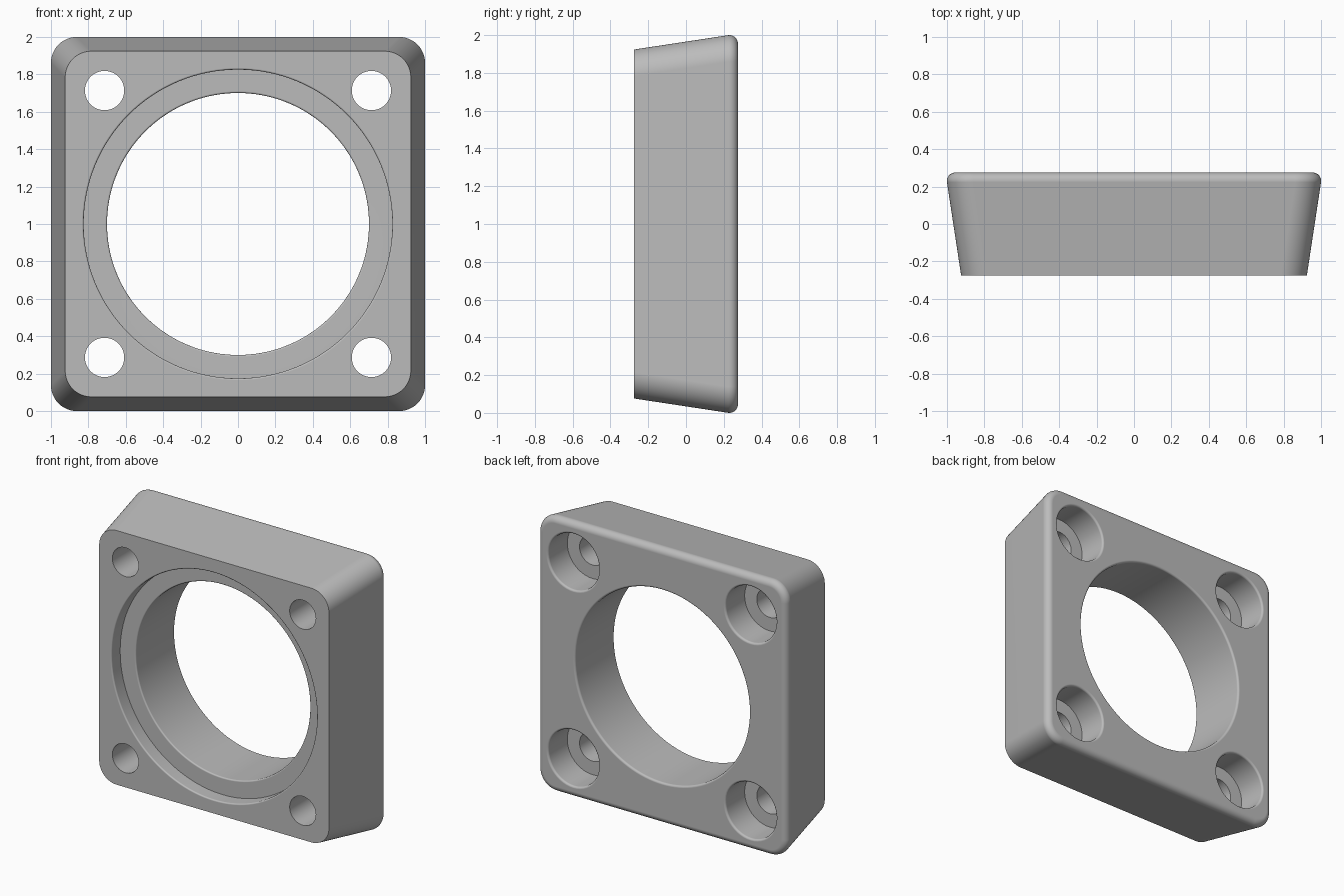
import bpy, bmesh, math
from mathutils import Vector

cube = bpy.data.objects.get("Cube")
if cube:
    bpy.data.objects.remove(cube, do_unlink=True)

FRONT, BACK, MID = -0.275, 0.275, 1.0
TAPER = math.radians(8.7)


def make_object(name, bm):
    bmesh.ops.recalc_face_normals(bm, faces=bm.faces[:])
    mesh = bpy.data.meshes.new(name)
    bm.to_mesh(mesh)
    bm.free()
    obj = bpy.data.objects.new(name, mesh)
    bpy.context.collection.objects.link(obj)
    return obj


def loft(bm, rings):
    """Skin a list of closed point rings and cap both ends."""
    loops = [[bm.verts.new(p) for p in ring] for ring in rings]
    n = len(loops[0])
    for a, b in zip(loops, loops[1:]):
        for i in range(n):
            j = (i + 1) % n
            bm.faces.new((a[i], a[j], b[j], b[i]))
    bm.faces.new(loops[0])
    bm.faces.new(loops[-1])


def rounded_square(half, radius, y, steps=12):
    points = []
    for k in range(4):
        mid = math.pi / 4 + k * math.pi / 2
        cx = math.copysign(half - radius, math.cos(mid))
        cz = math.copysign(half - radius, math.sin(mid))
        for i in range(steps + 1):
            a = (k + i / steps) * math.pi / 2
            points.append(Vector((cx + radius * math.cos(a), y,
                                  MID + cz + radius * math.sin(a))))
    return points


def circle(x, z, radius, y, n):
    return [Vector((x + radius * math.cos(2 * math.pi * i / n), y,
                    z + radius * math.sin(2 * math.pi * i / n))) for i in range(n)]


def rounded_rim(radius, y, fillet, side, steps=5):
    """Profile of a rounded hole edge, from the wall out to the face at y."""
    return [(radius + fillet * (1 - math.cos(t)), y - side * fillet * (1 - math.sin(t)))
            for t in (i / steps * math.pi / 2 for i in range(steps + 1))]


# Tapered block with a rounded back edge
body_bm = bmesh.new()
fillet, corner = 0.045, 0.14
rings = []
for i in range(9):
    a = -TAPER + i / 8 * (math.pi / 2 + TAPER)
    inset = fillet * (1 - math.cos(a))
    rings.append(rounded_square(1 - inset, corner - inset,
                                BACK - fillet * (1 - math.sin(a))))
side_start = BACK - fillet * (1 + math.sin(TAPER))
front_half = 1 - (side_start - FRONT) * math.tan(TAPER)
rings.insert(0, rounded_square(front_half, corner, FRONT))
loft(body_bm, rings)
body = make_object("mounting_block", body_bm)

# Cutter for the stepped central bore
cut_bm = bmesh.new()
step_y = FRONT + 0.1
recess = rounded_rim(0.825, FRONT, 0.01, -1)[::-1]
bore_front = rounded_rim(0.70, step_y, 0.01, -1)[::-1]
bore_back = rounded_rim(0.70, BACK, 0.015, 1)
profile = [(recess[0][0], FRONT - 0.1)] + recess + [(0.825, step_y)] + bore_front
profile += bore_back + [(bore_back[-1][0], BACK + 0.1)]
loft(cut_bm, [circle(0, MID, r, y, 128) for r, y in profile])

# Cutters for the counterbored corner holes
seat_y = BACK - 0.22
rim = rounded_rim(0.203, BACK, 0.015, 1)
profile = [(0.105, FRONT - 0.1), (0.105, seat_y), (0.203, seat_y)] + rim
profile.append((rim[-1][0], BACK + 0.1))
for sx in (-1, 1):
    for sz in (-1, 1):
        loft(cut_bm, [circle(sx * 0.713, MID + sz * 0.713, r, y, 48) for r, y in profile])
cutter = make_object("hole_cutter", cut_bm)
cutter.hide_render = True

# Cut, then shade smooth with crisp edges
bpy.context.view_layer.objects.active = body
for obj in bpy.context.selected_objects:
    obj.select_set(False)
body.select_set(True)
cut = body.modifiers.new("holes", "BOOLEAN")
cut.operation, cut.solver, cut.object = "DIFFERENCE", "EXACT", cutter
bpy.ops.object.modifier_apply(modifier=cut.name)
bpy.data.objects.remove(cutter, do_unlink=True)
bpy.ops.object.shade_smooth_by_angle(angle=math.radians(30))
weighted = body.modifiers.new("even_shading", "WEIGHTED_NORMAL")
weighted.keep_sharp = True

# Plain grey finish
grey = bpy.data.materials.new("plain_grey")
grey.use_nodes = True
colour = (0.5, 0.5, 0.5, 1.0)
grey.diffuse_color = colour
grey.node_tree.nodes["Principled BSDF"].inputs["Base Color"].default_value = colour
body.data.materials.clear()
body.data.materials.append(grey)
